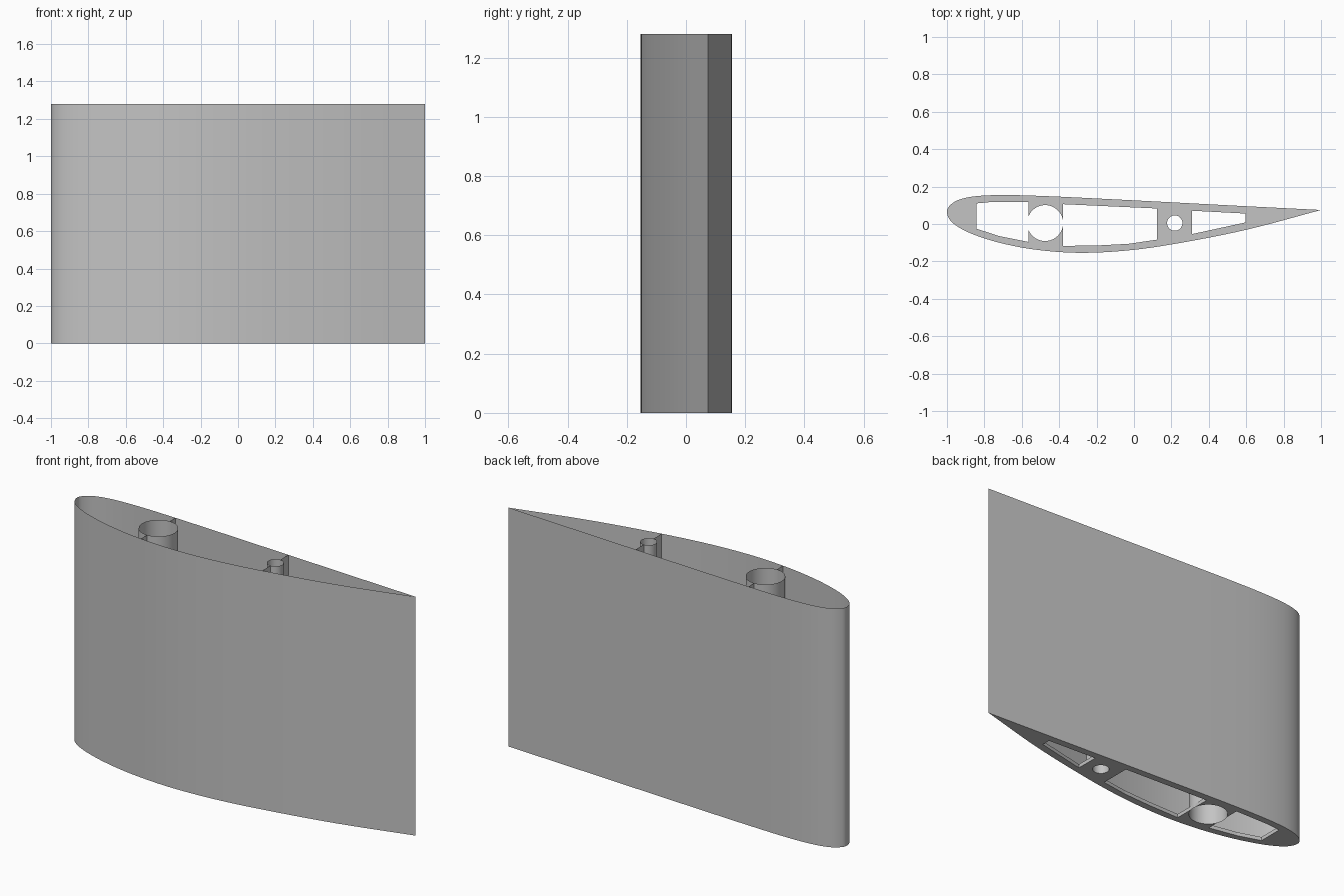
import bpy, bmesh, math
from mathutils import Vector

cube = bpy.data.objects.get("Cube")
if cube:
    bpy.data.objects.remove(cube, do_unlink=True)

HEIGHT = 1.28
RIB = 0.02

grey = bpy.data.materials.new("light grey plastic")
grey.use_nodes = True
COLOUR = (0.55, 0.55, 0.55, 1)
grey.diffuse_color = COLOUR
grey.node_tree.nodes["Principled BSDF"].inputs["Base Color"].default_value = COLOUR


def smooth_path(pts, steps=6):
    """Catmull-Rom path through the points."""
    p = [Vector(q) for q in pts]
    p = [2 * p[0] - p[1]] + p + [2 * p[-1] - p[-2]]
    out = []
    for a, b, c, d in zip(p, p[1:], p[2:], p[3:]):
        for i in range(steps):
            t = i / steps
            out.append(0.5 * (2 * b + (c - a) * t + (2 * a - 5 * b + 4 * c - d) * t**2
                              + (3 * b - a - 3 * c + d) * t**3))
    return out + [p[-2]]


def circle(x, y, r, n=48):
    return [Vector((x + r * math.cos(2 * math.pi * i / n),
                    y + r * math.sin(2 * math.pi * i / n))) for i in range(n)]


def extrude(name, outline, z0, z1, closed=True, caps=False):
    """Sweep a plan outline straight up, as walls or as a solid."""
    bm = bmesh.new()
    low = [bm.verts.new((p[0], p[1], z0)) for p in outline]
    high = [bm.verts.new((p[0], p[1], z1)) for p in outline]
    n = len(outline)
    for i in range(n if closed else n - 1):
        j = (i + 1) % n
        bm.faces.new((low[i], low[j], high[j], high[i]))
    if caps:
        bm.faces.new(low[::-1])
        bm.faces.new(high)
        bmesh.ops.recalc_face_normals(bm, faces=bm.faces)
    mesh = bpy.data.meshes.new(name)
    bm.to_mesh(mesh)
    bm.free()
    mesh.materials.append(grey)
    ob = bpy.data.objects.new(name, mesh)
    bpy.context.collection.objects.link(ob)
    return ob


def shade(ob):
    bpy.ops.object.select_all(action='DESELECT')
    ob.select_set(True)
    bpy.context.view_layer.objects.active = ob
    bpy.ops.object.shade_smooth_by_angle(angle=math.radians(30))


# Aerofoil outline: trailing edge, over the back, round the nose, along the front
section = smooth_path([
    (1, 0.075), (0.6, 0.095), (0.22, 0.115), (-0.15, 0.134), (-0.47, 0.149),
    (-0.7, 0.155), (-0.85, 0.148), (-0.94, 0.128), (-0.985, 0.098), (-1, 0.066),
    (-0.983, 0.02), (-0.93, -0.022), (-0.84, -0.063), (-0.7, -0.105), (-0.52, -0.138),
    (-0.3, -0.154), (-0.05, -0.143), (0.22, -0.106), (0.6, -0.031), (1, 0.075)])[:-1]

# Outer skin, open at the top
shade(extrude("wing_skin", section, 0, HEIGHT))

# Spar tubes with webs tying them to the skin
SPARS = [("main_spar", -0.475, 0.005, 0.096, 0.149, -0.145),
         ("rear_spar", 0.218, 0.005, 0.041, 0.115, -0.106)]
for name, x, y, r, back, front in SPARS:
    shade(extrude(name + "_tube", circle(x, y, r), 0, HEIGHT))
    extrude(name + "_back_web", [(x, y + r), (x, back)], 0, HEIGHT, closed=False)
    extrude(name + "_front_web", [(x, front), (x, y - r)], 0, HEIGHT, closed=False)

# Root rib with lightening holes and spar holes
rib = extrude("root_rib", section, 0, RIB, caps=True)
holes = [
    [(-0.843, -0.025), (-0.72, -0.065), (-0.563, -0.096), (-0.563, 0.117),
     (-0.76, 0.118), (-0.843, 0.11)],
    [(-0.38, -0.117), (-0.2, -0.115), (-0.03, -0.106), (0.122, -0.084),
     (0.122, 0.083), (-0.38, 0.106)],
    [(0.31, -0.054), (0.595, 0.008), (0.595, 0.056), (0.31, 0.071)],
] + [circle(x, y, r) for _, x, y, r, _, _ in SPARS]
cutters = []
for outline in holes:
    cutter = extrude("hole_cutter", outline, -0.1, 0.1, caps=True)
    cutter.hide_render = True
    cutters.append(cutter)
    mod = rib.modifiers.new("hole", 'BOOLEAN')
    mod.operation = 'DIFFERENCE'
    mod.solver = 'EXACT'
    mod.object = cutter

# Bake the cuts and drop the cutters
bpy.context.view_layer.update()
cut = bpy.data.meshes.new_from_object(rib.evaluated_get(bpy.context.evaluated_depsgraph_get()))
rib.modifiers.clear()
rib.data = cut
for cutter in cutters:
    bpy.data.objects.remove(cutter, do_unlink=True)
